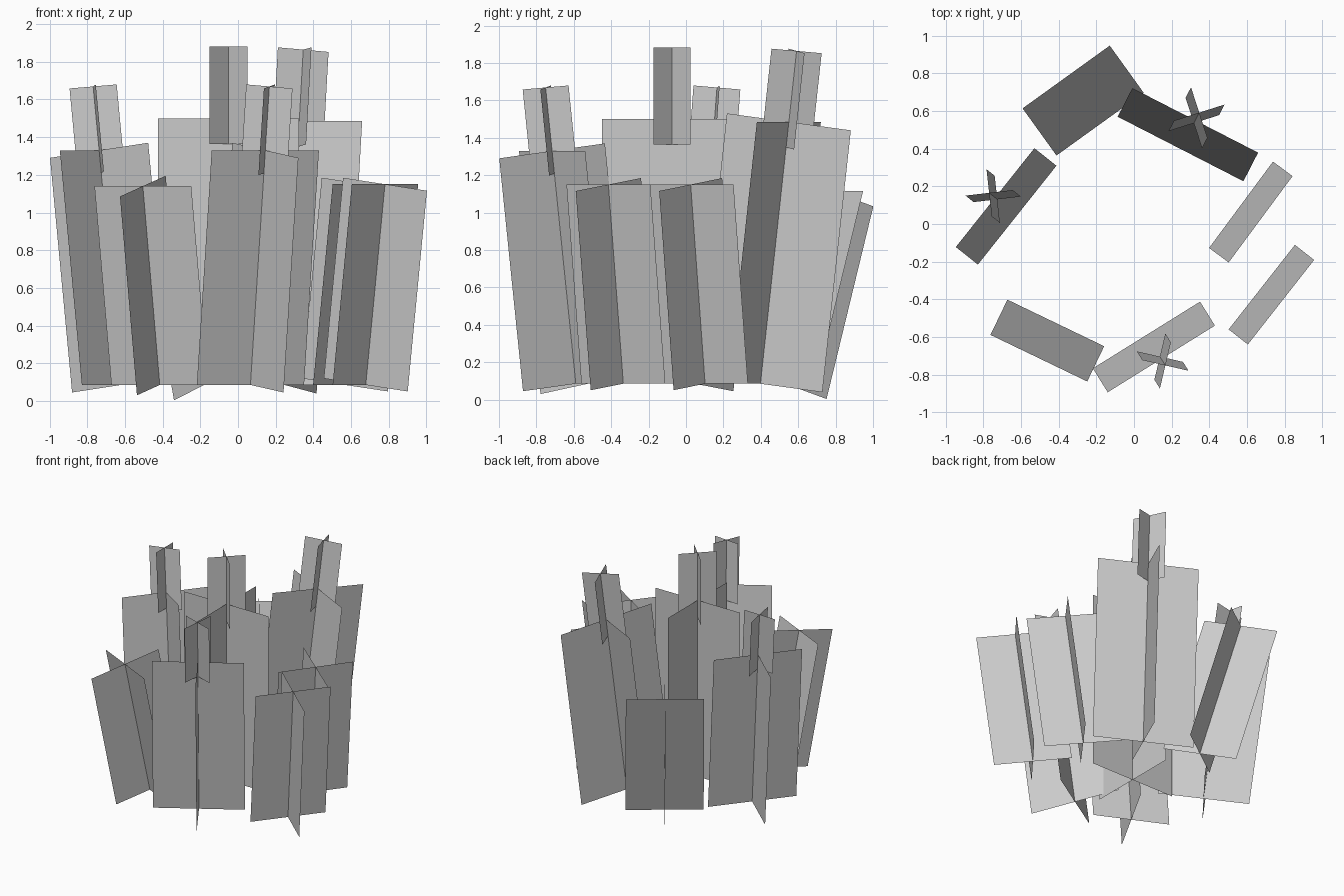
import bpy
from mathutils import Vector
from math import sqrt

if "Cube" in bpy.data.objects:
    bpy.data.objects.remove(bpy.data.objects["Cube"])

BASE_Z = 0.085


def crossed_cards(name, start, end, width, u, v):
    """Two flat rectangles crossing along the line start-end."""
    verts, faces = [], []
    for d in (u, v):
        o = d * width / 2
        n = len(verts)
        verts += [start - o, start + o, end + o, end - o]
        faces.append((n, n + 1, n + 2, n + 3))
    mesh = bpy.data.meshes.new(name)
    mesh.from_pydata([tuple(p) for p in verts], [], faces)
    obj = bpy.data.objects.new(name, mesh)
    bpy.context.collection.objects.link(obj)


def plant(name, foot, head, top_z, width, flower):
    """Leaning card clump, with an optional smaller stalk turned 45 degrees."""
    a = Vector((*foot, BASE_Z))
    b = Vector((*head, top_z))
    axis = (b - a).normalized()
    t = Vector((-axis.y, axis.x, 0))
    t = t.normalized() if t.length > 1e-4 else Vector((1, 0, 0))
    r = axis.cross(t)
    crossed_cards(name + "_leaves", a, b, width, t, r)
    if flower:
        s = width / 0.75
        crossed_cards(name + "_stalk", b - axis * 0.137 * s, b + axis * 0.382 * s,
                      0.283 * s, (t + r) / sqrt(2), (t - r) / sqrt(2))


# name, foot xy, head xy, top height, width, has stalk
plants = [
    ("centre", (-0.05, -0.075), (-0.05, -0.075), 1.50, 0.75, True),
    ("back_right", (0.247, 0.398), (0.325, 0.55), 1.485, 0.75, True),
    ("left", (-0.62, 0.047), (-0.737, 0.14), 1.33, 0.67, True),
    ("front", (0.066, -0.589), (0.145, -0.716), 1.33, 0.67, True),
    ("back_left", (-0.18, 0.53), (-0.36, 0.78), 1.115, 0.57, False),
    ("front_left", (-0.415, -0.525), (-0.505, -0.712), 1.14, 0.57, False),
    ("right", (0.568, 0.102), (0.672, 0.025), 1.15, 0.57, False),
    ("front_right", (0.678, -0.335), (0.78, -0.415), 1.15, 0.57, False),
]
for p in plants:
    plant(*p)
